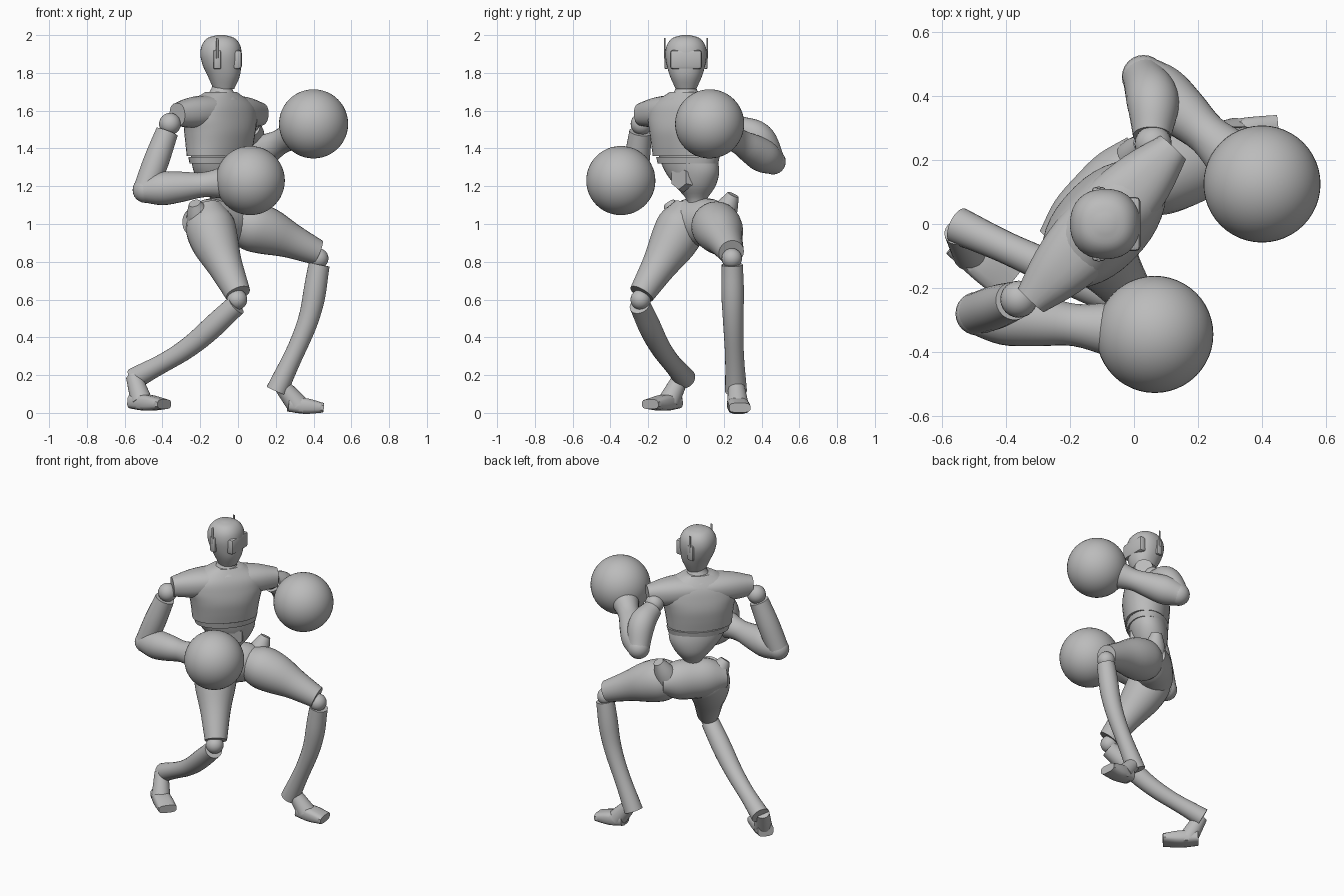
import bpy, bmesh, math
from mathutils import Vector, Matrix

cube = bpy.data.objects.get("Cube")
if cube:
    bpy.data.objects.remove(cube, do_unlink=True)

grey = bpy.data.materials.new("plain_grey")
grey.use_nodes = True
tone = (0.5, 0.5, 0.5, 1)
grey.diffuse_color = tone
grey.node_tree.nodes["Principled BSDF"].inputs["Base Color"].default_value = tone

UP = Vector((0, 0, 1))
FACING = Vector((0.73, -0.68, 0)).normalized()   # chest direction
ACROSS = UP.cross(FACING)                        # towards the left shoulder


def finish(name, bm, angle=40):
    bmesh.ops.recalc_face_normals(bm, faces=bm.faces)
    mesh = bpy.data.meshes.new(name)
    bm.to_mesh(mesh)
    bm.free()
    for face in mesh.polygons:
        face.use_smooth = True
    mesh.set_sharp_from_angle(angle=math.radians(angle))
    mesh.materials.append(grey)
    obj = bpy.data.objects.new(name, mesh)
    bpy.context.scene.collection.objects.link(obj)


def sample(values, t):
    """Smooth curve through evenly spaced values, with t running from start to end."""
    rows = [Vector(v) for v in values]
    rows = [rows[0] * 2 - rows[1]] + rows + [rows[-1] * 2 - rows[-2]]
    spans = len(values) - 1
    i = min(int(t * spans), spans - 1)
    t = t * spans - i
    a, b, c, d = rows[i:i + 4]
    return (b + (c - a) * (t / 2) + (a * 2 - b * 5 + c * 4 - d) * (t * t / 2)
            + (b * 3 - a - c * 3 + d) * (t ** 3 / 2))


def loft(name, path, widths, depths=None, ref=ACROSS, sides=24, stations=16, upright=False, power=1.0):
    """Skin oval rings along a path; widths and depths are spread evenly over it."""
    radii = list(zip(widths, depths or widths))
    bm = bmesh.new()
    rings = []
    for i in range(stations + 1):
        t = i / stations
        centre = sample(path, t)
        width, depth = sample(radii, t)
        tangent = UP if upright else sample(path, min(t + .01, 1)) - sample(path, max(t - .01, 0))
        side = tangent.cross(ref).normalized()
        other = side.cross(tangent).normalized()
        ring = []
        for k in range(sides):
            a = math.tau * (k + 0.5) / sides
            c, s = math.cos(a), math.sin(a)
            c = math.copysign(abs(c) ** power, c)
            s = math.copysign(abs(s) ** power, s)
            ring.append(bm.verts.new(centre + side * c * width + other * s * depth))
        rings.append(ring)
    for low, high in zip(rings, rings[1:]):
        for k in range(sides):
            n = (k + 1) % sides
            bm.faces.new((low[k], low[n], high[n], high[k]))
    bm.faces.new(rings[0])
    bm.faces.new(rings[-1])
    finish(name, bm)


def ball(name, centre, radius, segments=24):
    bm = bmesh.new()
    bmesh.ops.create_uvsphere(bm, u_segments=segments, v_segments=segments // 2, radius=radius,
                              matrix=Matrix.Translation(centre))
    finish(name, bm)


def box(name, centre, size, bevel):
    bm = bmesh.new()
    bmesh.ops.create_cube(bm, size=1, matrix=Matrix.Translation(centre) @ Matrix.Diagonal((*size, 1)))
    bmesh.ops.bevel(bm, geom=bm.edges[:], offset=bevel, segments=2, affect='EDGES', profile=0.5)
    finish(name, bm, 30)


# Torso: chest shell, shoulder yoke, recessed band, tapering waist
trunk = dict(ref=FACING, sides=36, upright=True)
loft("chest", [(-.1, 0, 1.36), (-.09, 0, 1.7)], (.2, .208, .22, .235, .215, .09),
     (.13, .14, .145, .135, .115, .07), stations=25, power=.9, **trunk)
yoke = Vector((-.1, 0, 1.58))
loft("shoulder_yoke", [yoke - ACROSS * .325, yoke + UP * .02, yoke + ACROSS * .325],
     (.055, .09, .11, .115, .11, .09, .055), (.06, .08, .085, .08, .085, .08, .06), ref=UP, power=.85)
loft("rib_band", [(-.1, .01, 1.32), (-.1, .01, 1.355)], (.188, .197), (.122, .128), stations=1, **trunk)
loft("waist", [(-.09, .06, 1.05), (-.09, .05, 1.2), (-.1, .01, 1.36)],
     (.045, .052, .115, .165, .18), (.045, .05, .095, .115, .118), **trunk)
belly = Vector((-.09, .04, 1.245))
loft("belly_plate", [belly + FACING * d for d in (.08, .115)], (.078, .062), ref=UP, sides=6, stations=1)

# Neck and head, looking towards +x
loft("neck", [(-.09, 0, 1.66), (-.08, 0, 1.79)], (.1, .062, .05, .06), **trunk)
trunk["ref"] = Vector((1, 0, 0))
loft("head", [(-.075, 0, 1.715), (-.075, 0, 1.78), (-.085, 0, 1.84), (-.09, 0, 1.9), (-.09, 0, 1.95),
              (-.09, 0, 1.985), (-.09, 0, 2)], (.055, .084, .102, .11, .1, .07, .02),
     stations=24, power=.9, **trunk)
box("visor", (-.005, 0, 1.87), (.05, .17, .1), .015)
for label, s in (("left", 1), ("right", -1)):
    box(label + "_ear_pad", (-.11, s * .105, 1.87), (.042, .02, .1), .009)
    box(label + "_antenna", (-.11, s * .113, 1.93), (.012, .008, .11), .003)


def arm(label, shoulder, elbow, glove, bow, swell):
    """Upper arm swells towards the elbow; the forearm narrows, then flares into the round glove."""
    shoulder, elbow, glove = Vector(shoulder), Vector(elbow), Vector(glove)
    reach = (glove - elbow).normalized()
    ball(label + "_shoulder_joint", shoulder, .058)
    loft(label + "_upper_arm", [shoulder.lerp(elbow, .12), shoulder.lerp(elbow, .55) + Vector(bow), elbow],
         (.06, swell, .066), ref=FACING)
    ball(label + "_elbow_joint", elbow, .068)
    loft(label + "_forearm", [elbow - reach * .03, glove - reach * .14], (.06, .088, .08, .066, .085))
    ball(label + "_glove", glove, .183, 48)


def leg(label, thigh, shin, heel, toe):
    """Thigh and shin follow their paths; a ball fills the knee and a stub joins the foot."""
    knee = Vector(thigh[-1]).lerp(Vector(shin[0]), .5)
    heel, toe = Vector(heel), Vector(toe)
    loft(label + "_thigh", thigh, (.09, .13, .125, .092, .068))
    ball(label + "_knee_joint", knee, .054)
    loft(label + "_shin", shin, (.056, .06, .054, .05, .058))
    instep = heel.lerp(toe, .28)
    loft(label + "_ankle", [Vector(shin[-1]).lerp(heel, .4) + UP * .06, instep], (.042, .05, .058))
    loft(label + "_foot", [heel, toe], (.05, .057, .057), (.038, .042, .026), ref=UP, sides=12, power=.6)


arm("right", (-.36, -.235, 1.53), (-.49, -.28, 1.18), (.065, -.345, 1.23), (0, 0, 0), .068)
arm("left", (.06, .25, 1.54), (.03, .46, 1.33), (.4, .125, 1.53), (.015, .02, .03), .082)
leg("right", [(-.17, .02, 1.08), (-.12, -.07, .9), (0, -.235, .63)],
    [(-.01, -.245, .57), (-.265, -.135, .345), (-.55, -.005, .18)], (-.555, -.055, .06), (-.39, -.19, .046))
leg("left", [(-.04, .13, 1.02), (.16, .18, .96), (.42, .24, .85)],
    [(.43, .245, .785), (.368, .25, .48), (.205, .265, .115)], (.265, .27, .045), (.45, .285, .027))

# Pelvis with hip knobs
hips = Vector((-.1, .07, 1.01))
loft("pelvis", [hips - ACROSS * .2, hips + ACROSS * .2], (.08, .11, .115, .11, .08),
     (.075, .12, .125, .12, .075), ref=UP)
for label, base, tip in (("right", (-.2, -.03, 1.02), (-.23, -.09, 1.11)),
                         ("left", (0, .19, 1.03), (.03, .25, 1.155))):
    loft(label + "_hip_knob", [base, tip], (.075, .058, .032))
